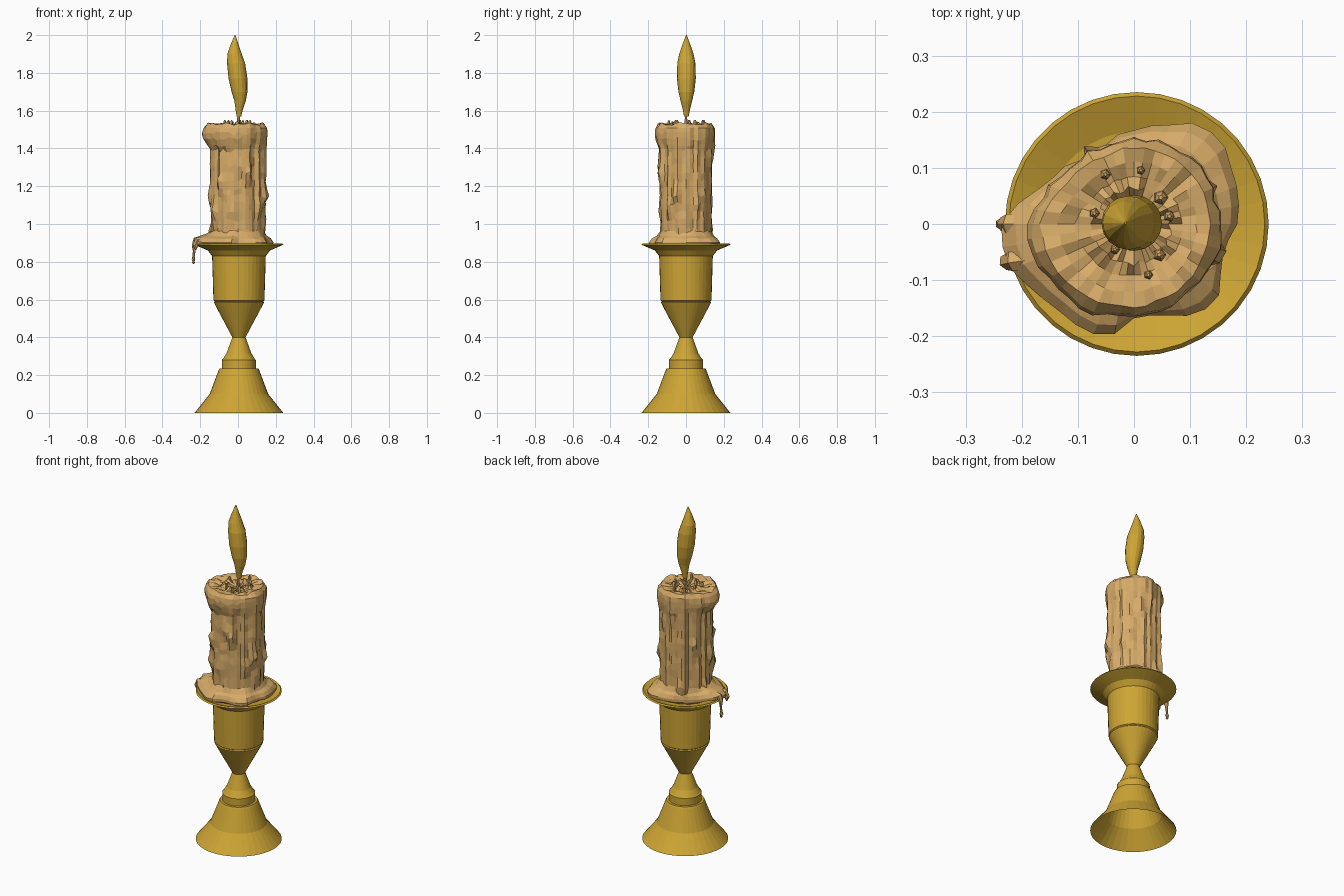
import bpy, bmesh, math, random
from mathutils import Vector

if "Cube" in bpy.data.objects:
    bpy.data.objects.remove(bpy.data.objects["Cube"])

random.seed(7)
TAU = math.tau


def material(name, colour):
    m = bpy.data.materials.new(name)
    m.diffuse_color = (*colour, 1)
    m.use_nodes = True
    m.node_tree.nodes["Principled BSDF"].inputs["Base Color"].default_value = m.diffuse_color
    return m


GOLD = material("gold", (0.62, 0.38, 0.035))
WAX = material("wax", (0.68, 0.41, 0.14))


def loft(name, rings, mat, cap_start=False, cap_end=False):
    """Skin a list of equally long closed rings of points with flat faces."""
    bm = bmesh.new()
    loops = [[bm.verts.new(p) for p in ring] for ring in rings]
    n = len(loops[0])
    for a, b in zip(loops, loops[1:]):
        for i in range(n):
            j = (i + 1) % n
            bm.faces.new((a[i], a[j], b[j], b[i]))
    if cap_start:
        bm.faces.new(loops[0][::-1])
    if cap_end:
        bm.faces.new(loops[-1])
    me = bpy.data.meshes.new(name)
    bm.to_mesh(me)
    bm.free()
    me.materials.append(mat)
    ob = bpy.data.objects.new(name, me)
    bpy.context.collection.objects.link(ob)
    return ob


def circle(r, z, n, x=0.0, y=0.0):
    return [(x + r * math.cos(TAU * i / n), y + r * math.sin(TAU * i / n), z)
            for i in range(n)]


def table(angle, values):
    """Interpolate evenly spaced values around the circle."""
    t = (angle % TAU) / TAU * len(values)
    i = int(t) % len(values)
    f = t - int(t)
    return values[i] * (1 - f) + values[(i + 1) % len(values)] * f


def bump(d, width):
    return max(0.0, 1 - (d / width) ** 2)


# Candlestick: hollow foot, collar, stem, cup and drip dish
profile = [(0.235, 0), (0.155, 0.10), (0.108, 0.225), (0.103, 0.235),
           (0.09, 0.236), (0.09, 0.28), (0.084, 0.286), (0.066, 0.315),
           (0.035, 0.40), (0.128, 0.575), (0.133, 0.585), (0.128, 0.59),
           (0.135, 0.595), (0.142, 0.83), (0.165, 0.86), (0.235, 0.89),
           (0.228, 0.897), (0.165, 0.872), (0.10, 0.868)]
loft("candlestick", [circle(r, z, 36, 0.005) for r, z in profile], GOLD,
     cap_end=True)

# Candle body: column with runs of wax ending in rounded drops
N = 44
drips = [(TAU * (k + random.uniform(-0.3, 0.3)) / 17, random.uniform(0.92, 1.42),
          random.uniform(0.11, 0.2), random.uniform(0.012, 0.026))
         for k in range(17)]
grain = [random.uniform(-0.006, 0.006) for _ in range(N)]
rim = [0.155, 0.153, 0.155, 0.155, 0.15, 0.158,
       0.19, 0.182, 0.175, 0.168, 0.16, 0.157]


def body_radius(a, z, i):
    r = 0.138 + grain[i]
    for da, end, width, size in drips:
        d = abs((a - da + math.pi) % TAU - math.pi)
        w = bump(d, width)
        if z > end:
            r += size * 0.55 * w
        r += size * 0.8 * w * bump(z - end, 0.06)
    r += random.uniform(-0.003, 0.003)
    k = bump(z - 1.475, 0.075)            # overhanging rim
    r = r * (1 - k) + max(table(a, rim) + grain[i], 0.14) * k
    return min(r, 0.195)


rings = []
heights = [0.875, 0.92, 0.97, 1.02, 1.07, 1.11, 1.15, 1.19, 1.23, 1.27,
           1.31, 1.35, 1.39, 1.42, 1.45, 1.48, 1.508]
for z in heights:
    ring = []
    for i in range(N):
        a = TAU * i / N
        r = body_radius(a, z, i)
        jz = random.uniform(-0.012, 0.012) if 0.9 < z < 1.5 else 0
        ring.append((r * math.cos(a), r * math.sin(a), z + jz))
    rings.append(ring)

# Melted top: lumpy rings sinking towards the wick
for f, z, jit in [(0.88, 1.53, 0.008), (0.72, 1.527, 0.006), (0.55, 1.52, 0.008),
                  (0.42, 1.528, 0.016), (0.28, 1.515, 0.012), (0.08, 1.51, 0)]:
    ring = []
    for i in range(N):
        a = TAU * i / N
        r = table(a, rim) * f + random.uniform(-0.3, 0.3) * jit
        ring.append((r * math.cos(a), r * math.sin(a),
                     z + random.uniform(-jit, jit)))
    rings.append(ring)
loft("candle", rings, WAX, cap_start=True, cap_end=True)

# Small crumbs of wax on the melted top
for k in range(8):
    a, d = TAU * k / 8 + random.uniform(-0.3, 0.3), random.uniform(0.05, 0.11)
    x, y, s = d * math.cos(a), d * math.sin(a), random.uniform(0.008, 0.014)
    loft("wax_crumb", [circle(s, 1.515, 5, x, y),
                       circle(s * 0.8, 1.54, 5, x, y),
                       circle(s * 0.3, 1.55, 5, x, y)], WAX, cap_end=True)

# Pool of wax spread over the dish (outer radius every 15 degrees)
spill = [0.183, 0.188, 0.20, 0.215, 0.205, 0.18, 0.165, 0.155,
         0.15, 0.155, 0.165, 0.19, 0.236, 0.24, 0.215, 0.205,
         0.208, 0.21, 0.17, 0.165, 0.19, 0.205, 0.175, 0.165]
M = 36
wob = [random.uniform(-0.005, 0.005) for _ in range(M)]
pool = []
for f, z in [(0.0, 0.965), (0.35, 0.935), (0.75, 0.922), (1.0, 0.902),
             (0.97, 0.885), (0.4, 0.872)]:
    ring = []
    for i in range(M):
        a = TAU * i / M
        outer = table(a, spill) + wob[i]
        r = 0.135 + (outer - 0.135) * f
        lift = 0.012 * bump(a - math.pi, 0.5) if f > 0.3 else 0
        ring.append((r * math.cos(a), r * math.sin(a),
                     z + lift + wob[i] * (0.8 if f < 0.9 else 0.3)))
    pool.append(ring)
loft("wax_pool", pool, WAX)


# Wax running over the lip and hanging as drops
def tube(name, points, n, mat):
    rings = []
    for k, (x, y, z, r) in enumerate(points):
        p = Vector((x, y, z))
        q = Vector(points[min(k + 1, len(points) - 1)][:3])
        o = Vector(points[max(k - 1, 0)][:3])
        rot = Vector((0, 0, 1)).rotation_difference((q - o).normalized())
        rings.append([p + rot @ Vector(c) for c in circle(r, 0, n)])
    loft(name, rings, mat, cap_start=True, cap_end=True)


tube("hanging_drip", [(-0.19, 0.0, 0.915, 0.022), (-0.222, 0.0, 0.912, 0.02),
                      (-0.232, 0.0, 0.885, 0.013), (-0.232, 0.0, 0.855, 0.007),
                      (-0.235, 0.0, 0.83, 0.006), (-0.236, 0.0, 0.81, 0.011),
                      (-0.235, 0.0, 0.797, 0.008), (-0.235, 0.0, 0.788, 0.002)],
     6, WAX)
tube("short_drip", [(-0.18, -0.06, 0.913, 0.022), (-0.215, -0.065, 0.91, 0.02),
                    (-0.226, -0.067, 0.885, 0.015), (-0.224, -0.067, 0.862, 0.004)],
     6, WAX)

# Wick
tube("wick", [(0.0, 0, 1.50, 0.009), (0.002, 0, 1.54, 0.008),
              (0.005, 0, 1.585, 0.007)], 6, WAX)

# Flame: leaning teardrop
flame = [(0.005, 1.568, 0.012), (0.006, 1.60, 0.018), (0.011, 1.65, 0.03),
         (0.008, 1.70, 0.042), (0.0, 1.77, 0.05), (-0.01, 1.85, 0.048),
         (-0.018, 1.90, 0.038), (-0.018, 1.95, 0.021), (-0.015, 2.0, 0.002)]
loft("flame", [circle(r, z, 16, x, 0.002) for x, z, r in flame], GOLD,
     cap_start=True, cap_end=True)
